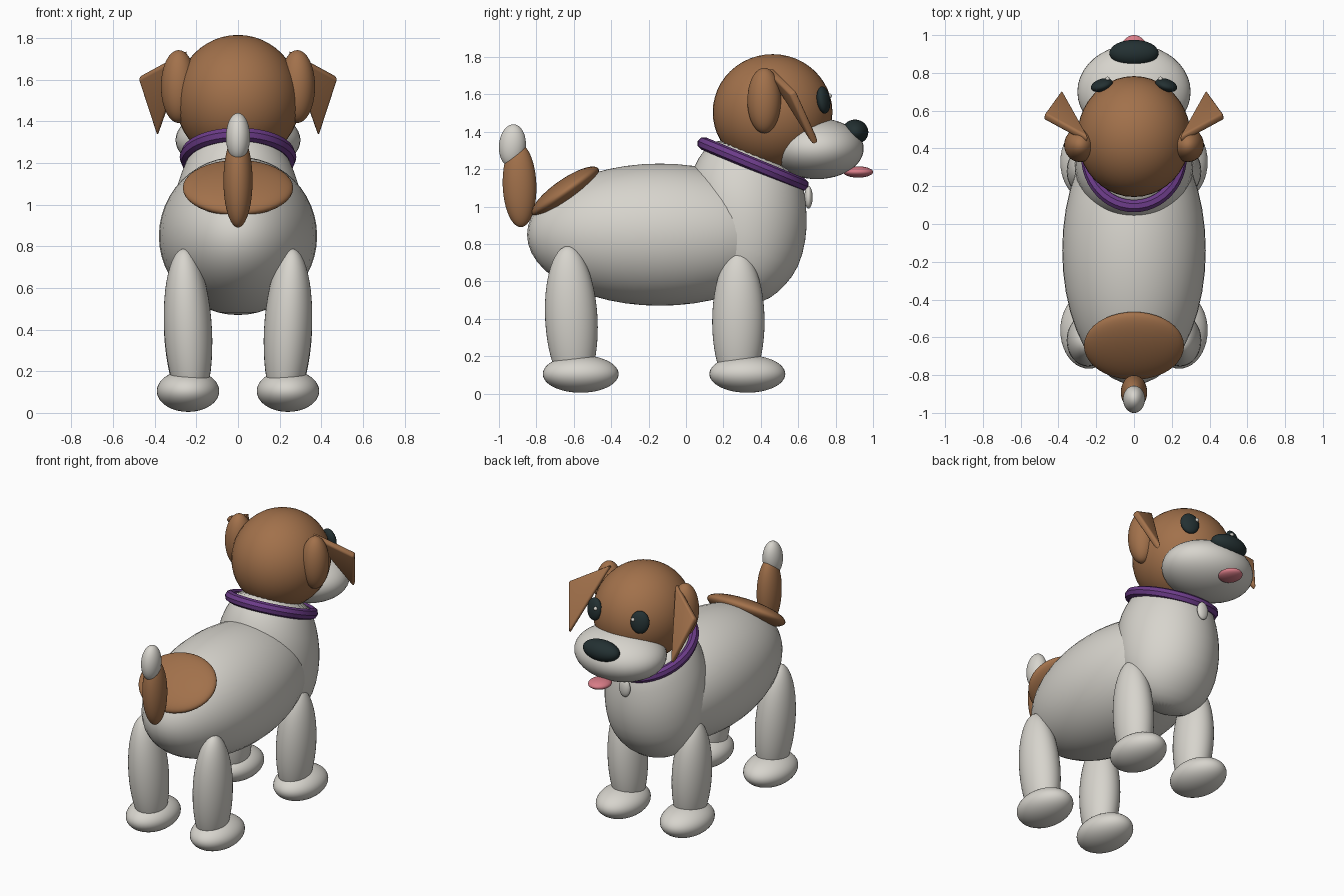
import bpy, bmesh, math
from mathutils import Vector

if "Cube" in bpy.data.objects:
    bpy.data.objects.remove(bpy.data.objects["Cube"], do_unlink=True)


def material(name, rgb):
    m = bpy.data.materials.new(name)
    m.use_nodes = True
    m.diffuse_color = (*rgb, 1)
    m.node_tree.nodes["Principled BSDF"].inputs["Base Color"].default_value = (*rgb, 1)
    return m


WHITE = material("warm_white", (0.68, 0.66, 0.61))
BROWN = material("brown", (0.36, 0.165, 0.07))
BLACK = material("dark_slate", (0.017, 0.03, 0.032))
PURPLE = material("purple", (0.15, 0.045, 0.25))
PINK = material("pink", (0.68, 0.2, 0.24))


def finish(obj, name, mat, angle=60):
    obj.name = name
    obj.data.materials.append(mat)
    bpy.ops.object.select_all(action="DESELECT")
    obj.select_set(True)
    bpy.context.view_layer.objects.active = obj
    bpy.ops.object.shade_smooth_by_angle(angle=math.radians(angle))
    return obj


def ellipsoid(name, center, radii, mat, tilt=(0, 0, 0)):
    bpy.ops.mesh.primitive_uv_sphere_add(
        segments=40, ring_count=24, location=center,
        rotation=[math.radians(a) for a in tilt])
    obj = bpy.context.object
    obj.scale = radii
    return finish(obj, name, mat)


def from_bmesh(name, bm, mat, angle=60):
    bmesh.ops.recalc_face_normals(bm, faces=bm.faces)
    mesh = bpy.data.meshes.new(name)
    bm.to_mesh(mesh)
    bm.free()
    obj = bpy.data.objects.new(name, mesh)
    bpy.context.collection.objects.link(obj)
    return finish(obj, name, mat, angle)


# Barrel of the body
ellipsoid("body", (0, -0.14, 0.85), (0.38, 0.71, 0.38), WHITE)

# Chest and neck: rings given by back point, front point (y, z) and half width
sections = [
    ((0.17, 1.39), (0.60, 1.20), 0.20),
    ((0.10, 1.31), (0.635, 1.09), 0.25),
    ((0.03, 1.21), (0.65, 0.95), 0.30),
    ((0.00, 1.07), (0.645, 0.82), 0.32),
    ((0.01, 0.88), (0.605, 0.67), 0.315),
    ((0.07, 0.70), (0.53, 0.575), 0.275),
    ((0.15, 0.58), (0.45, 0.505), 0.20),
    ((0.23, 0.51), (0.36, 0.475), 0.10),
]
bm = bmesh.new()
SIDES = 32
rings = []
for back, front, half in sections:
    b, f = Vector((0, *back)), Vector((0, *front))
    mid, arm = (b + f) / 2, (f - b) / 2
    rings.append([bm.verts.new(mid + arm * math.cos(t) + Vector((half * math.sin(t), 0, 0)))
                  for t in (math.tau * i / SIDES for i in range(SIDES))])
for upper, lower in zip(rings, rings[1:]):
    for i in range(SIDES):
        j = (i + 1) % SIDES
        bm.faces.new((upper[i], upper[j], lower[j], lower[i]))
bm.faces.new(rings[0])
bm.faces.new(rings[-1])
chest = from_bmesh("chest_and_neck", bm, WHITE)
chest.modifiers.new("smooth", "SUBSURF").levels = 1
chest.modifiers["smooth"].render_levels = 1

# Head, muzzle and face
ellipsoid("head", (0, 0.463, 1.505), (0.30, 0.32, 0.31), BROWN)
ellipsoid("muzzle", (0, 0.70, 1.31), (0.30, 0.25, 0.163), WHITE)
ellipsoid("nose", (0, 0.905, 1.40), (0.13, 0.07, 0.065), BLACK, (-10, 0, 0))
ellipsoid("tongue", (0, 0.92, 1.185), (0.07, 0.08, 0.03), PINK)

# Collar and tag
bpy.ops.mesh.primitive_torus_add(
    major_segments=48, minor_segments=8, major_radius=0.285, minor_radius=0.035,
    location=(0, 0.358, 1.228), rotation=(math.radians(-22.5), 0, 0))
collar = bpy.context.object
collar.scale.x = 0.875
finish(collar, "collar", PURPLE, 30)
ellipsoid("collar_tag", (0, 0.655, 1.05), (0.04, 0.022, 0.06), WHITE)

# Rump patch and tail
ellipsoid("rump_patch", (0, -0.645, 1.08), (0.265, 0.215, 0.065), BROWN, (35, 0, 0))
ellipsoid("tail", (0, -0.89, 1.115), (0.07, 0.09, 0.225), BROWN, (2, 0, 0))
ellipsoid("tail_tip", (0, -0.928, 1.325), (0.058, 0.072, 0.115), WHITE, (-4, 0, 0))

# Paired parts
for side, s in (("left", 1), ("right", -1)):
    ellipsoid(f"{side}_eye", (s * 0.17, 0.735, 1.57), (0.06, 0.032, 0.073), BLACK,
              (8, 0, -s * 18))
    ellipsoid(f"{side}_eye_glint", (s * 0.14, 0.768, 1.592), (0.012, 0.012, 0.012), WHITE)
    ellipsoid(f"{side}_ear_base", (s * 0.285, 0.418, 1.567), (0.085, 0.09, 0.175), BROWN)

    # Folded triangular ear flap
    bm = bmesh.new()
    corners = [Vector((s * x, y, z)) for x, y, z in
               ((0.245, 0.445, 1.735), (0.475, 0.57, 1.61), (0.385, 0.695, 1.335))]
    normal = (corners[1] - corners[0]).cross(corners[2] - corners[0]).normalized() * 0.02
    a = [bm.verts.new(c + normal) for c in corners]
    b = [bm.verts.new(c - normal) for c in corners]
    bm.faces.new(a)
    bm.faces.new(b[::-1])
    for i in range(3):
        j = (i + 1) % 3
        bm.faces.new((a[i], b[i], b[j], a[j]))
    bmesh.ops.bevel(bm, geom=bm.edges[:], offset=0.012, segments=2,
                    profile=0.5, affect="EDGES")
    from_bmesh(f"{side}_ear_flap", bm, BROWN, 50)

    # Legs and paws
    ellipsoid(f"{side}_front_leg", (s * 0.24, 0.28, 0.385), (0.115, 0.14, 0.375), WHITE,
              (0, s * 3, 0))
    ellipsoid(f"{side}_front_paw", (s * 0.24, 0.328, 0.105), (0.15, 0.203, 0.1), WHITE)
    ellipsoid(f"{side}_hind_leg", (s * 0.24, -0.613, 0.40), (0.115, 0.14, 0.39), WHITE,
              (3, s * 3, 0))
    ellipsoid(f"{side}_hind_paw", (s * 0.24, -0.563, 0.105), (0.15, 0.203, 0.1), WHITE)
